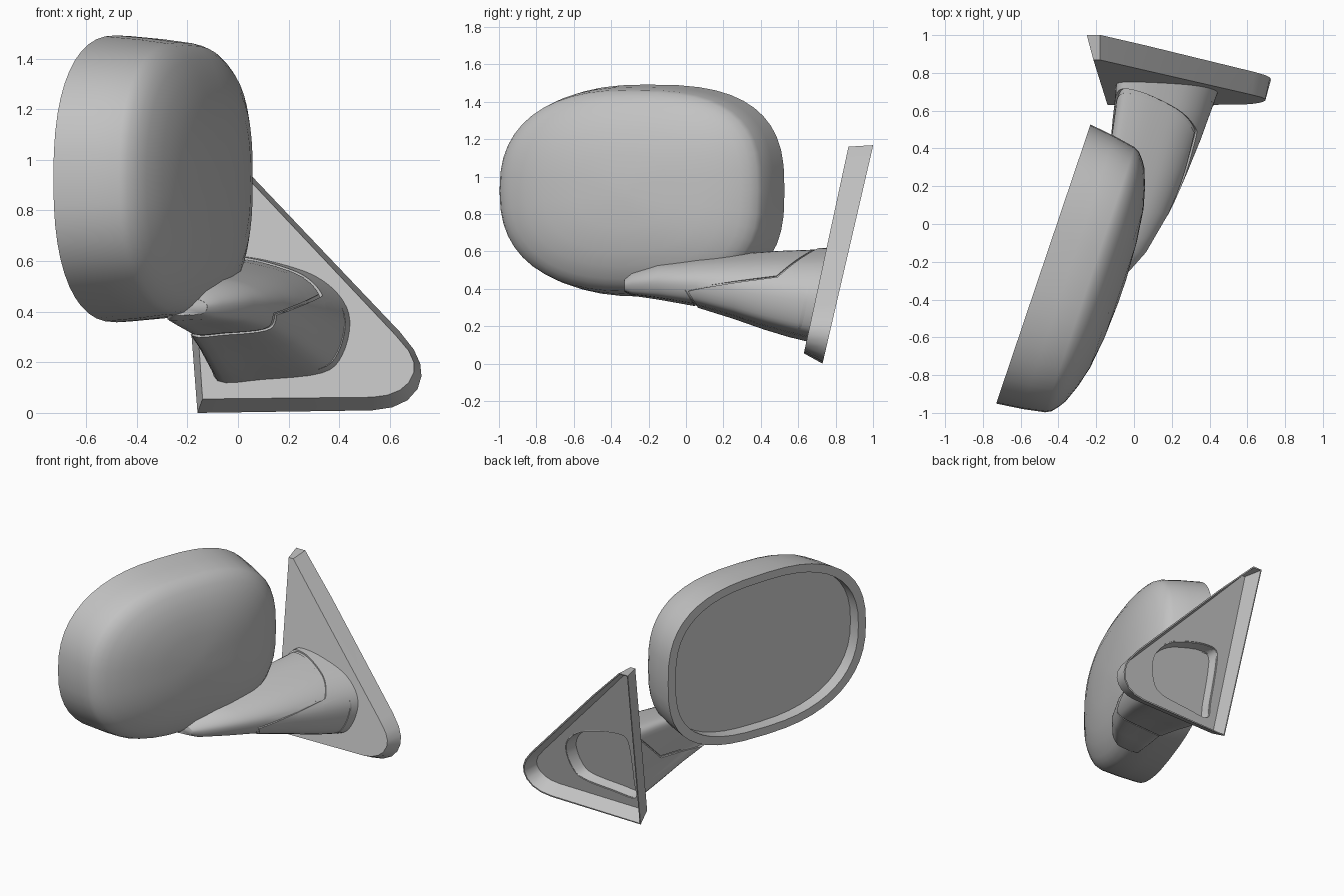
import bpy, bmesh, math
from mathutils import Vector

old = bpy.data.objects.get("Cube")
if old:
    bpy.data.objects.remove(old, do_unlink=True)

GREY = (0.54, 0.54, 0.54, 1)
grey = bpy.data.materials.new("mid_grey")
grey.use_nodes = True
grey.diffuse_color = GREY
grey.node_tree.nodes["Principled BSDF"].inputs["Base Color"].default_value = GREY


def finish(name, bm, angle=35, thickness=0):
    bmesh.ops.recalc_face_normals(bm, faces=bm.faces)
    mesh = bpy.data.meshes.new(name)
    bm.to_mesh(mesh)
    bm.free()
    mesh.materials.append(grey)
    ob = bpy.data.objects.new(name, mesh)
    bpy.context.collection.objects.link(ob)
    bpy.ops.object.select_all(action='DESELECT')
    ob.select_set(True)
    bpy.context.view_layer.objects.active = ob
    if thickness:
        mod = ob.modifiers.new("thickness", 'SOLIDIFY')
        mod.thickness = thickness
        mod.offset = -1
        bpy.ops.object.modifier_apply(modifier=mod.name)
    bpy.ops.object.shade_smooth_by_angle(angle=math.radians(angle))


def loft(bm, rings, cap_start=True, cap_end=True):
    """Skin a list of point rings; returns the vertex rings."""
    vs = [[bm.verts.new(p) for p in r] for r in rings]
    for a, b in zip(vs, vs[1:]):
        for i in range(len(a)):
            j = (i + 1) % len(a)
            bm.faces.new((a[i], a[j], b[j], b[i]))
    if cap_start:
        bm.faces.new(vs[0])
    if cap_end:
        bm.faces.new(vs[-1])
    return vs


def smooth_loop(pts, steps):
    """Closed Catmull-Rom curve through 2D points."""
    out, n = [], len(pts)
    for i in range(n):
        a, b, c, d = (Vector(pts[(i + k) % n]) for k in (-1, 0, 1, 2))
        for s in range(steps):
            t = s / steps
            out.append(b + (c - a) * t / 2 + (2 * a - 5 * b + 4 * c - d) * t * t / 2
                       + (3 * b - a - 3 * c + d) * t ** 3 / 2)
    return out


# Mirror housing: rounded oval rings stacked along the opening's normal
ALONG = Vector((0.32, 0.947, 0))
OUT = Vector((0.947, -0.32, 0))
CENTRE = Vector((-0.48, -0.212, 0.925))
HALF_W, HALF_H = 0.78, 0.567


def oval(depth, w, h, count=48):
    ring = []
    for i in range(count):
        a = 2 * math.pi * i / count
        c, s = math.cos(a), math.sin(a)
        p = 2 / (2.8 if c > 0 else 2.4)
        u = math.copysign(abs(c) ** p, c) * w
        z = math.copysign(abs(s) ** p, s) * h
        ring.append(CENTRE + ALONG * u + OUT * depth + Vector((0, 0, z)))
    return ring


IN_W, IN_H = HALF_W - 0.06, HALF_H - 0.055
profile = [(0, 1), (0.14, 0.978), (0.26, 0.95), (0.29, 0.93), (0.32, 0.885), (0.345, 0.835),
           (0.38, 0.715), (0.41, 0.57), (0.432, 0.34), (0.442, 0.08)]
bm = bmesh.new()
loft(bm, [oval(0.1, IN_W, IN_H), oval(0, IN_W, IN_H)]
     + [oval(d, HALF_W * s, HALF_H * s) for d, s in profile], cap_start=False)
finish("mirror_housing", bm, 40)

bm = bmesh.new()
loft(bm, [oval(0.085, IN_W, IN_H), oval(0.095, IN_W, IN_H)])
finish("mirror_glass", bm)

# Arm cross-section, normalised to a unit box
foot = [(-0.075, 0.13), (0.1, 0.135), (0.33, 0.16), (0.41, 0.23), (0.44, 0.36), (0.4, 0.46),
        (0.3, 0.54), (0.15, 0.59), (0.02, 0.613), (-0.07, 0.6), (-0.09, 0.5), (-0.085, 0.25)]
UNIT = [((p.x + 0.09) / 0.53, (p.y - 0.13) / 0.485) for p in smooth_loop(foot, 4)]


def plate_y(z):
    return 0.63 + 0.216 * (z - 0.055)


def section(y, x0, x1, z0, z1, scale=1.0, tilt=0.0):
    ring = []
    for u, v in UNIT:
        u, v = 0.5 + (u - 0.5) * scale, 0.5 + (v - 0.5) * scale
        z = z0 + (z1 - z0) * v
        ring.append(Vector((x0 + (x1 - x0) * u, y + tilt * (z - z0), z)))
    return ring


FOOT_BOX = (-0.09, 0.44, 0.13, 0.615)


def foot_ring(offset, scale=1.0):
    return section(plate_y(0.13) + offset, *FOOT_BOX, scale, 0.216)


stations = [(0.55, -0.1, 0.4, 0.155, 0.611, 0.2), (0.42, -0.12, 0.35, 0.193, 0.605, 0.17),
            (0.25, -0.15, 0.275, 0.25, 0.59, 0.1), (0.05, -0.19, 0.185, 0.31, 0.57, 0.05),
            (-0.15, -0.25, 0.065, 0.345, 0.545, 0), (-0.29, -0.28, -0.06, 0.365, 0.5, 0),
            (-0.33, -0.26, -0.12, 0.385, 0.46, 0)]


def arm_rings(scale):
    return [foot_ring(0.008, scale)] + [section(*s[:5], scale, s[5]) for s in stations]


# Arm core with a pocket at its root, open to the back of the plate
bm = bmesh.new()
loft(bm, [foot_ring(-0.06, 0.94), foot_ring(0.012, 0.98)] + arm_rings(0.96)[1:])
finish("arm_core", bm, 45)

# Two arm shells that meet at a bent joint, with a narrow groove between them
JOINT = [(Vector((-0.19, 0.05, 0.31)), Vector((-0.236, -0.065, 0.97))),
         (Vector((0.34, 0.49, 0.47)), Vector((-0.12, -0.69, 0.72))),
         (Vector((-0.19, 0.04, 0.33)), Vector((0, -0.85, -0.52)))]


def arm_shell(name, scale, upper, gap):
    bm = bmesh.new()
    loft(bm, arm_rings(scale), False, False)
    planes = [(co + no * gap, no) for co, no in JOINT]
    for co, no in planes:
        bmesh.ops.bisect_plane(bm, geom=bm.verts[:] + bm.edges[:] + bm.faces[:],
                               plane_co=co, plane_no=no)

    def above(f):
        top, bend, tip = ((f.calc_center_median() - co).dot(no) > 0 for co, no in planes)
        return (top and bend) or tip

    bmesh.ops.delete(bm, geom=[f for f in bm.faces if above(f) != upper], context='FACES')
    finish(name, bm, 45, 0.015)


arm_shell("arm_cover", 0.99, True, 0.006)
arm_shell("arm_base", 1.02, False, -0.004)

# Mounting plate: triangular tray, open at the back, with a hole behind the arm
front = [(-0.14, 0.055), (0.53, 0.062), (0.59, 0.07), (0.64, 0.09), (0.675, 0.12), (0.695, 0.16),
         (0.695, 0.2), (0.675, 0.245), (0.62, 0.31), (0.04, 0.925), (-0.18, 1.16), (-0.215, 1.16)]
back = [(-0.16, 0.0), (0.53, 0.01), (0.61, 0.022), (0.67, 0.05), (0.71, 0.095), (0.725, 0.145),
        (0.72, 0.195), (0.695, 0.25), (0.64, 0.32), (0.06, 0.93), (-0.18, 1.168), (-0.25, 1.168)]


def shrink(pts, d):
    """Pull an outline inward by a fixed distance."""
    out = []
    for i, p in enumerate(pts):
        a, b, c = Vector(pts[i - 1]), Vector(p), Vector(pts[(i + 1) % len(pts)])
        n1, n2 = ((q - r).normalized() for q, r in ((b, a), (c, b)))
        n = Vector((-n1.y - n2.y, n1.x + n2.x)).normalized()
        out.append(b + n * d)
    return out


def on_front(pts, off=0.0):
    return [Vector((x, plate_y(z) + off, z)) for x, z in pts]


def on_back(pts):
    return [Vector((x, 0.73 + 0.232 * z, z)) for x, z in pts]


bm = bmesh.new()
shell = loft(bm, [on_front(front), on_back(back), on_back(shrink(back, 0.01)),
                  on_front(shrink(front, 0.01), 0.015)], False, False)
hole = loft(bm, [foot_ring(0, 0.98), foot_ring(0.015, 0.98)], False, False)
for outer, inner in ((shell[0], hole[0]), (shell[-1], hole[1])):
    edges = [bm.edges.get((r[i - 1], r[i])) for r in (outer, inner) for i in range(len(r))]
    bmesh.ops.triangle_fill(bm, edges=edges, use_beauty=True, normal=(0, -0.977, 0.21))
finish("mounting_plate", bm, 30)
